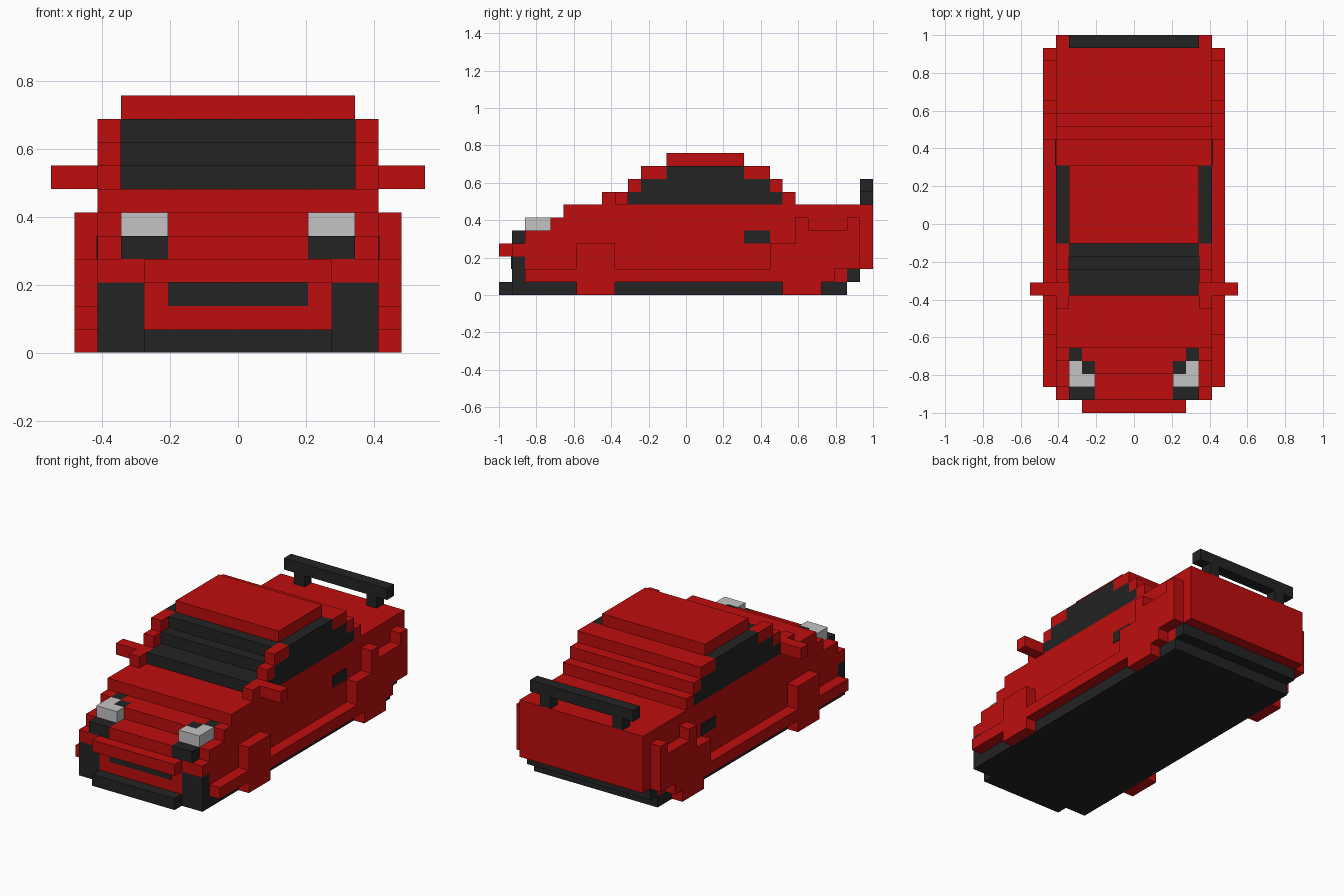
import bpy
import bmesh
from mathutils import Matrix, Vector

cube = bpy.data.objects.get("Cube")
if cube:
    bpy.data.objects.remove(cube, do_unlink=True)

U = 2 / 29          # one block; the car is 29 blocks long
MID = 14.5          # block coordinate of y = 0


def material(name, color):
    m = bpy.data.materials.new(name)
    m.use_nodes = True
    m.diffuse_color = (*color, 1)
    m.node_tree.nodes["Principled BSDF"].inputs["Base Color"].default_value = (*color, 1)
    return m


RED = material("red paint", (0.52, 0.004, 0.004))
DARK = material("dark trim", (0.017, 0.017, 0.017))
GREY = material("lamp grey", (0.55, 0.55, 0.55))


def part(name, mat, *boxes):
    """Blocky part from boxes (x0, x1, y0, y1, z0, z1) in block units, y from the nose."""
    bm = bmesh.new()
    for x0, x1, y0, y1, z0, z1 in boxes:
        size = Vector((x1 - x0, y1 - y0, z1 - z0)) * U
        centre = Vector(((x0 + x1) / 2, (y0 + y1) / 2 - MID, (z0 + z1) / 2)) * U
        bmesh.ops.create_cube(bm, size=1, matrix=Matrix.Translation(centre) @ Matrix.Diagonal((*size, 1)))
    mesh = bpy.data.meshes.new(name)
    bm.to_mesh(mesh)
    bm.free()
    mesh.materials.append(mat)
    obj = bpy.data.objects.new(name, mesh)
    bpy.context.collection.objects.link(obj)
    return obj


def pair(name, mat, *boxes):
    """The same part on both sides; boxes are given for +x."""
    part("left_" + name, mat, *boxes)
    part("right_" + name, mat, *[(-b[1], -b[0], *b[2:]) for b in boxes])


# Underside and bumper trim
part("floor", DARK, (-6, 6, 1, 27, 0, 1))
part("front_lip", DARK, (-4, 4, 0, 1, 0, 1))
part("rear_lip", DARK, (-6, 6, 27, 28, 1, 2))
pair("front_corner_trim", DARK, (4, 6, 1, 2, 1, 3))

# Main body, nose and hood
part("lower_body", RED, (-6, 6, 2, 27, 1, 2), (-6, 6, 2, 28, 2, 5))
part("nose", RED, (-4, 4, 1, 2, 1, 3), (-6, 6, 1, 2, 3, 4), (-3, 3, 1, 2, 4, 5))
part("front_bumper", RED, (-4, 4, 0, 1, 3, 4))
part("grille", DARK, (-3, 3, 0.95, 1, 2, 3))
part("hood", RED, (-3, 3, 3, 5, 5, 6), (-6, 6, 5, 28, 5, 6), (-6, 6, 5, 28, 6, 7))
pair("hood_edge", RED, (5, 6, 4, 5, 5, 6), (3, 4, 4, 5, 5, 6))
part("tail", RED, (-6, 6, 28, 29, 2, 7))

# Headlights with their dark surrounds
pair("headlight", GREY, (3, 5, 2, 3, 5, 6), (4, 5, 3, 4, 5, 6))
pair("headlight_trim", DARK, (3, 5, 1, 2, 4, 5), (3, 4, 3, 4, 5, 6), (4, 5, 4, 5, 5, 6))

# Sills and wheel arches
pair("sill", RED, (6, 7, 2, 26, 1, 2))
pair("front_arch", RED, (6, 7, 6, 9, 0, 4))
pair("rear_arch", RED, (6, 7, 22, 25, 0, 1), (6, 7, 21, 26, 1, 4), (6, 7, 23, 28, 2, 5),
     (6, 7, 23, 24, 5, 6), (6, 7, 27, 28, 5, 6))

# Cabin
part("cabin", RED, (-5, 5, 11, 23, 7, 8), (-5, 5, 12, 22, 8, 9), (-5, 5, 13, 21, 9, 10))
part("roof", RED, (-5, 5, 13, 19, 10, 11))
part("windshield", DARK, (-5, 5, 9, 11, 7, 8), (-5, 5, 11, 12, 8, 9), (-5, 5, 12, 13, 9, 10))
pair("side_window", DARK, (5, 6, 10, 22, 7, 8), (5, 6, 11, 21, 8, 9), (5, 6, 13, 19, 9, 10))
pair("front_pillar", RED, (5, 6, 8, 10, 7, 8), (5, 6, 10, 11, 8, 9), (5, 6, 11, 13, 9, 10))
pair("rear_pillar", RED, (5, 6, 22, 23, 7, 8), (5, 6, 21, 22, 8, 9), (5, 6, 19, 21, 9, 10))

# Side details
pair("mirror", RED, (6, 8, 9, 10, 7, 8))
pair("door_handle", DARK, (6, 6.05, 19, 21, 4, 5))

# Rear spoiler
part("spoiler_wing", DARK, (-5, 5, 28, 29, 8, 9))
pair("spoiler_post", DARK, (3, 4, 28, 29, 7, 8))
